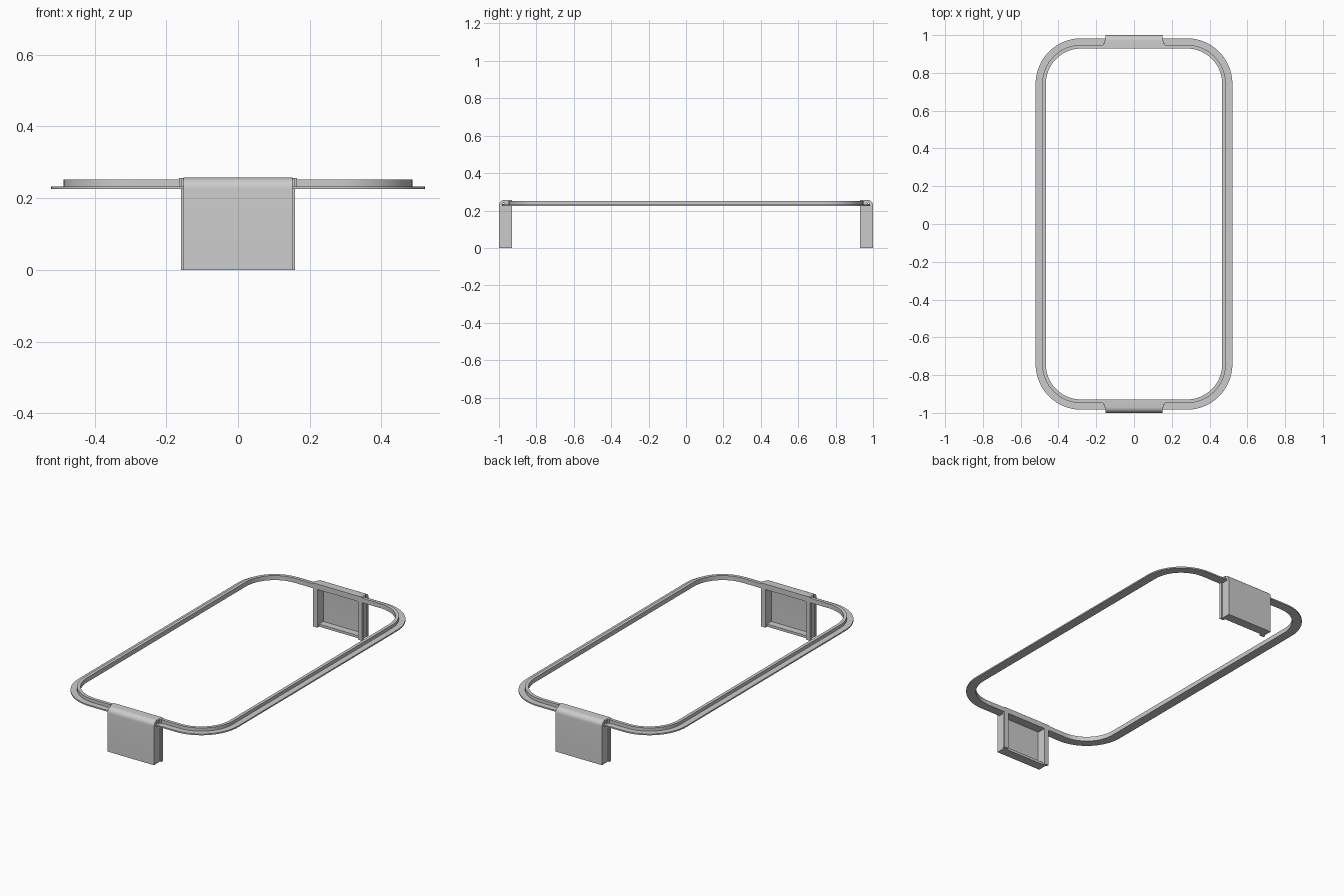
import bpy, bmesh, math

if "Cube" in bpy.data.objects:
    bpy.data.objects.remove(bpy.data.objects["Cube"])

CX, CY = 0.28, 0.742   # centres of the rounded corners


def finish(name, bm, mirror=False):
    bmesh.ops.recalc_face_normals(bm, faces=bm.faces[:])
    me = bpy.data.meshes.new(name)
    bm.to_mesh(me)
    bm.free()
    ob = bpy.data.objects.new(name, me)
    bpy.context.collection.objects.link(ob)
    if mirror:
        m = ob.modifiers.new("mirror", 'MIRROR')
        m.use_axis = (False, True, False)
    bpy.ops.object.select_all(action='DESELECT')
    ob.select_set(True)
    bpy.context.view_layer.objects.active = ob
    bpy.ops.object.shade_smooth_by_angle(angle=math.radians(35))
    return ob


def box(bm, x0, x1, y0, y1, z0, z1):
    vs = bmesh.ops.create_cube(bm, size=1)['verts']
    for v in vs:
        v.co.x = x0 if v.co.x < 0 else x1
        v.co.y = y0 if v.co.y < 0 else y1
        v.co.z = z0 if v.co.z < 0 else z1


def extrude_x(bm, profile, half):
    a, b = [[bm.verts.new((x, y, z)) for y, z in profile] for x in (-half, half)]
    bm.faces.new(a)
    bm.faces.new(b[::-1])
    n = len(profile)
    for i in range(n):
        j = (i + 1) % n
        bm.faces.new((a[i], b[i], b[j], a[j]))


# Rounded rectangular rim: flat flange with a raised inner lip
section = [(0.187, 0.225), (0.241, 0.225), (0.241, 0.233),
           (0.206, 0.233), (0.206, 0.252), (0.187, 0.252)]
bm = bmesh.new()
rings = []
SEG = 16
for q, (sx, sy) in enumerate([(1, 1), (-1, 1), (-1, -1), (1, -1)]):
    for k in range(SEG + 1):
        a = (q + k / SEG) * math.pi / 2
        rings.append([bm.verts.new((sx * CX + r * math.cos(a),
                                    sy * CY + r * math.sin(a), z))
                      for r, z in section])
for i, r0 in enumerate(rings):
    r1 = rings[(i + 1) % len(rings)]
    for j in range(len(section)):
        k = (j + 1) % len(section)
        bm.faces.new((r0[j], r1[j], r1[k], r0[k]))
finish("rim", bm)


def arc(cy, cz, r, n=8):
    return [(cy + r * math.cos(k / n * math.pi / 2),
             cz + r * math.sin(k / n * math.pi / 2)) for k in range(n + 1)]


# End clips: outer plate that bends over the rim
bm = bmesh.new()
profile = ([(0.985, 0), (1.0, 0)] + arc(0.97, 0.227, 0.03)
           + [(0.929, 0.257), (0.929, 0.242)] + arc(0.97, 0.227, 0.015)[::-1])
extrude_x(bm, profile, 0.152)
finish("clip_plate", bm, True)

# Side walls with outward ribs, and the bottom ledge
bm = bmesh.new()
for s in (-1, 1):
    xs = sorted((s * 0.132, s * 0.151))
    box(bm, *xs, 0.944, 0.99, 0, 0.235)
    xs = sorted((s * 0.132, s * 0.159))
    box(bm, *xs, 0.929, 0.944, 0, 0.235)
box(bm, -0.132, 0.132, 0.944, 0.986, 0, 0.015)
finish("clip_walls", bm, True)

# Stepped shoulders where the clip grips the lip
bm = bmesh.new()
for s in (-1, 1):
    xs = sorted((s * 0.14, s * 0.165))
    box(bm, *xs, 0.929, 0.955, 0.228, 0.256)
    xs = sorted((s * 0.14, s * 0.157))
    box(bm, *xs, 0.955, 0.972, 0.228, 0.256)
finish("clip_shoulders", bm, True)
